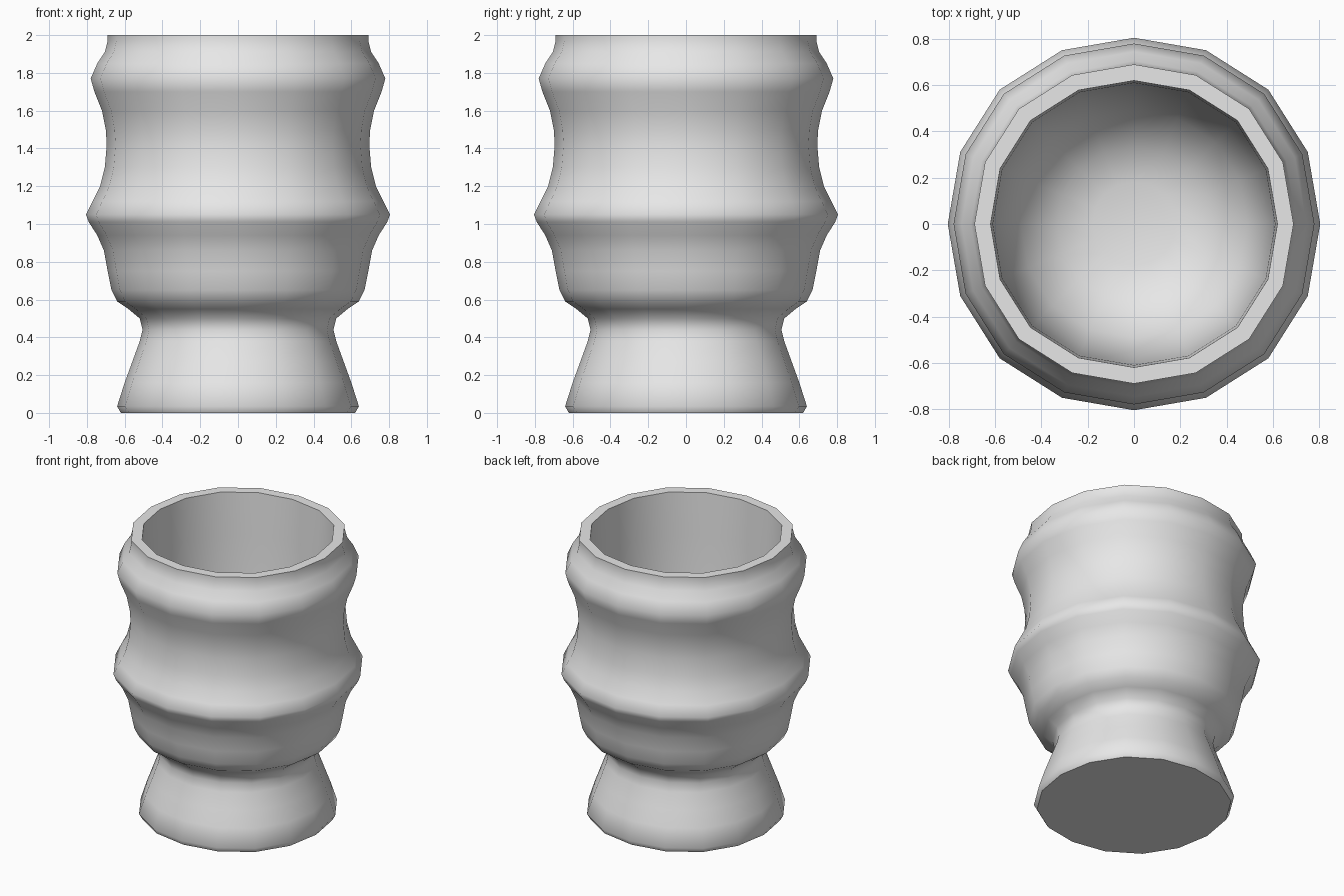
import bpy, bmesh, math

cube = bpy.data.objects.get("Cube")
if cube:
    bpy.data.objects.remove(cube, do_unlink=True)

SIDES = 16

clay = bpy.data.materials.new("plain_grey")
clay.use_nodes = True
grey = (0.8, 0.8, 0.8, 1)
clay.diffuse_color = grey
clay.node_tree.nodes["Principled BSDF"].inputs["Base Color"].default_value = grey

# Profile sections as (radius, height)
foot = [(0.62, 0), (0.64, 0.035), (0.60, 0.16), (0.56, 0.27), (0.52, 0.38)]
waist = [(0.505, 0.44), (0.52, 0.5), (0.58, 0.55), (0.64, 0.59)]
lower_wall = [(0.67, 0.65), (0.69, 0.75), (0.71, 0.86), (0.745, 0.94), (0.79, 1.01)]
mid_ridge = [(0.805, 1.05), (0.77, 1.12), (0.73, 1.2), (0.705, 1.3)]
upper_wall = [(0.695, 1.42), (0.70, 1.5), (0.72, 1.6), (0.76, 1.7)]
top_ridge = [(0.78, 1.77), (0.745, 1.85), (0.705, 1.91), (0.69, 1.97)]
rim = [(0.69, 2), (0.62, 2)]
bowl = [(0.61, 1.7), (0.60, 1.3), (0.57, 0.95), (0.49, 0.72), (0.33, 0.58), (0.18, 0.54)]


def lathe(name, profile, material):
    """Revolve a profile into a closed, slightly squarish body of rings."""
    bm = bmesh.new()
    rings = []
    for radius, z in profile:
        ring = []
        for i in range(SIDES):
            a = math.tau * i / SIDES
            r = radius * (1 + 0.02 * math.sin(2 * a) ** 2)
            ring.append(bm.verts.new((r * math.cos(a), r * math.sin(a), z)))
        rings.append(ring)
    for low, high in zip(rings, rings[1:]):
        for i in range(SIDES):
            j = (i + 1) % SIDES
            bm.faces.new((low[i], low[j], high[j], high[i]))
    bm.faces.new(rings[0][::-1])
    bm.faces.new(rings[-1])
    bmesh.ops.recalc_face_normals(bm, faces=bm.faces)
    mesh = bpy.data.meshes.new(name)
    bm.to_mesh(mesh)
    bm.free()
    obj = bpy.data.objects.new(name, mesh)
    bpy.context.collection.objects.link(obj)
    mesh.materials.append(material)
    return obj


# Footed cup: outside wall, flat rim and hollow bowl in one skin
cup = lathe("footed_cup", foot + waist + lower_wall + mid_ridge
            + upper_wall + top_ridge + rim + bowl, clay)
bpy.ops.object.select_all(action='DESELECT')
cup.select_set(True)
bpy.context.view_layer.objects.active = cup
bpy.ops.object.shade_smooth_by_angle(angle=math.radians(50))
